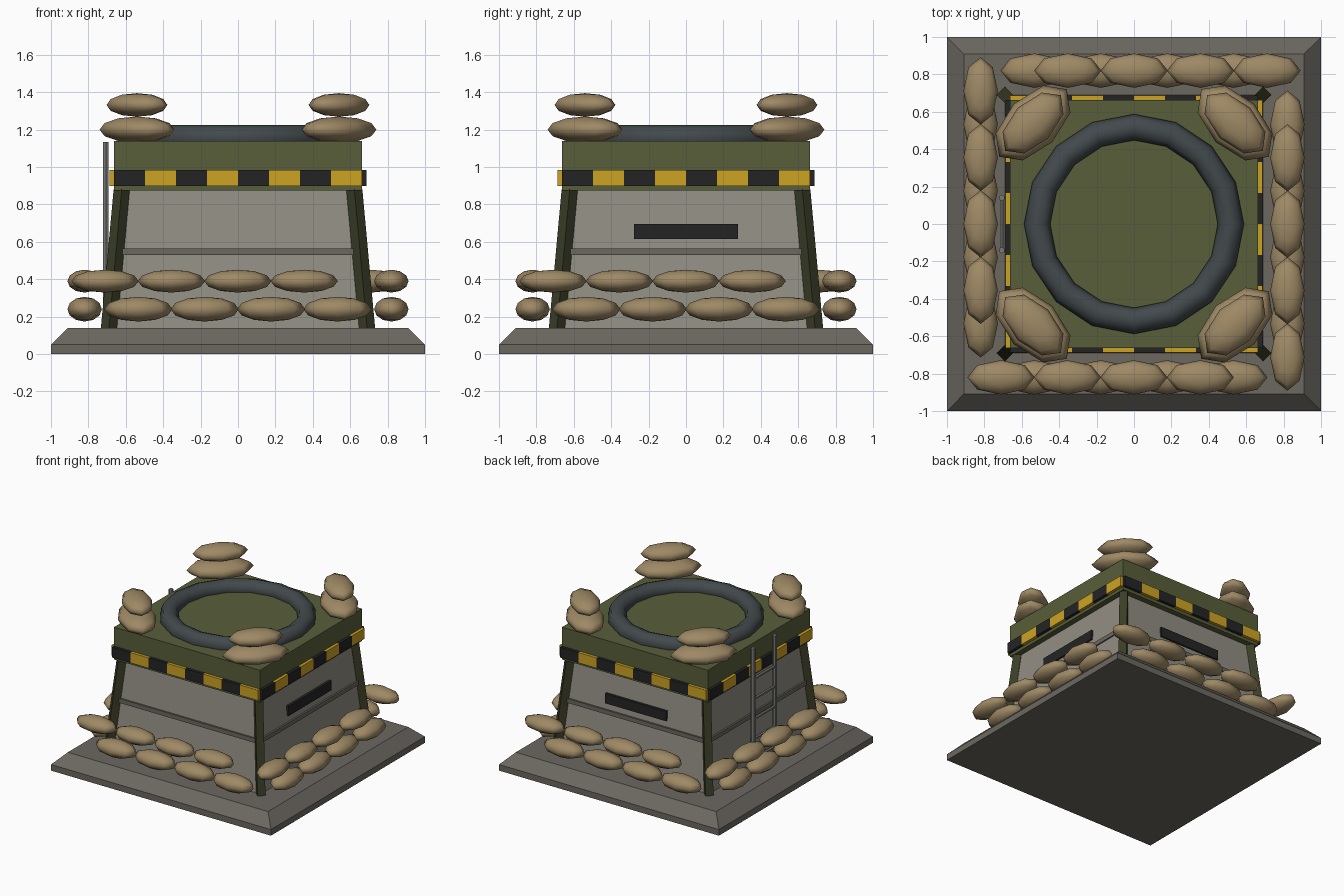
import bpy, bmesh, math
from mathutils import Matrix, Vector

if "Cube" in bpy.data.objects:
    bpy.data.objects.remove(bpy.data.objects["Cube"])


def material(name, r, g, b):
    m = bpy.data.materials.new(name)
    lin = [(c / 255 / 12.92) if c < 11 else ((c / 255 + 0.055) / 1.055) ** 2.4 for c in (r, g, b)]
    m.diffuse_color = (*lin, 1)
    m.use_nodes = True
    m.node_tree.nodes["Principled BSDF"].inputs["Base Color"].default_value = m.diffuse_color
    return m


BASE = material("dark_concrete", 108, 104, 97)
WALL = material("light_concrete", 146, 142, 131)
OLIVE = material("olive_paint", 88, 94, 58)
POST = material("dark_olive", 58, 61, 38)
SAND = material("sandbag_cloth", 158, 137, 101)
YELLOW = material("warning_yellow", 205, 163, 36)
BLACK = material("black_paint", 36, 36, 37)
RING = material("gunmetal", 66, 73, 76)
STEEL = material("ladder_steel", 122, 122, 119)


def finish(name, bm, mat, smooth=False):
    bmesh.ops.recalc_face_normals(bm, faces=bm.faces)
    me = bpy.data.meshes.new(name)
    bm.to_mesh(me)
    bm.free()
    ob = bpy.data.objects.new(name, me)
    bpy.context.collection.objects.link(ob)
    me.materials.append(mat)
    if smooth:
        me.shade_smooth()
    return ob


def stack(name, levels, mat):
    """Square tower lofted through (half width, z) levels."""
    bm = bmesh.new()
    rings = [[bm.verts.new((sx * w, sy * w, z)) for sx, sy in ((-1, -1), (1, -1), (1, 1), (-1, 1))]
             for w, z in levels]
    bm.faces.new(rings[0])
    bm.faces.new(rings[-1])
    for lo, hi in zip(rings, rings[1:]):
        for i in range(4):
            j = (i + 1) % 4
            bm.faces.new((lo[i], lo[j], hi[j], hi[i]))
    return finish(name, bm, mat)


def box(name, lo, hi, mat, turn=0):
    """Box between two corners, turned about z by quarter turns."""
    lo, hi = Vector(lo), Vector(hi)
    bm = bmesh.new()
    m = Matrix.Translation((lo + hi) / 2) @ Matrix.Diagonal((*(hi - lo), 1))
    bmesh.ops.create_cube(bm, size=1, matrix=Matrix.Rotation(turn * math.pi / 2, 4, 'Z') @ m)
    return finish(name, bm, mat)


def rod(name, a, b, r, sides, mat):
    a, b = Vector(a), Vector(b)
    d = b - a
    bm = bmesh.new()
    bmesh.ops.create_cone(bm, cap_ends=True, segments=sides, radius1=r, radius2=r, depth=d.length,
                          matrix=Matrix.Translation((a + b) / 2) @ d.to_track_quat('Z', 'Y').to_matrix().to_4x4())
    return finish(name, bm, mat)


def bag(name, pos, size, angle, turn):
    bm = bmesh.new()
    m = (Matrix.Rotation(turn * math.pi / 2, 4, 'Z') @ Matrix.Translation(pos)
         @ Matrix.Rotation(angle, 4, 'Z') @ Matrix.Diagonal((*size, 1)))
    bmesh.ops.create_uvsphere(bm, u_segments=8, v_segments=6, radius=1, matrix=m)
    return finish(name, bm, SAND, True)


# Foundation, sloped walls, wall ledge and roof slab
stack("foundation", [(1, 0), (1, 0.05), (0.91, 0.14)], BASE)
stack("walls", [(0.69, 0.14), (0.615, 0.88)], WALL)
stack("wall_ledge", [(0.661, 0.53), (0.661, 0.565)], BASE)
stack("roof_slab", [(0.663, 0.875), (0.663, 1.14)], OLIVE)

for t in range(4):
    # Leaning corner post, set diagonally
    bm = bmesh.new()
    ends = []
    for c, z in ((0.69, 0.14), (0.622, 0.88)):
        ends.append([bm.verts.new((c + dx, c + dy, z))
                     for dx, dy in ((0.043, 0), (0, 0.043), (-0.043, 0), (0, -0.043))])
    bm.faces.new(ends[0])
    bm.faces.new(ends[1])
    for i in range(4):
        j = (i + 1) % 4
        bm.faces.new((ends[0][i], ends[0][j], ends[1][j], ends[1][i]))
    bm.transform(Matrix.Rotation(t * math.pi / 2, 4, 'Z'))
    finish("corner_post", bm, POST)

    # Hazard band: alternating blocks along each side
    s = 1.326 / 8
    for i in range(8):
        x = -0.663 + i * s
        box("hazard_block", (x, -0.687, 0.9), (x + s, -0.655, 0.985), YELLOW if i % 2 else BLACK, t)

    # Two staggered rows of sandbags on each side
    for i in range(4):
        x = -0.533 + i * 0.355
        bag("lower_sandbag", (x, -0.82, 0.24), (0.182, 0.092, 0.066), 0, t)
        bag("upper_sandbag", (x - 0.178, -0.82, 0.39), (0.18, 0.092, 0.061), 0, t)

    # Pair of sandbags on each roof corner
    bag("roof_sandbag_low", (-0.54, -0.54, 1.2), (0.255, 0.145, 0.07), -math.pi / 4, t)
    bag("roof_sandbag_top", (-0.54, -0.54, 1.332), (0.21, 0.115, 0.063), -math.pi / 4, t)

# Viewing slots on two walls
for t in (1, 2):
    box("viewing_slot", (-0.278, -0.655, 0.615), (0.278, -0.6, 0.695), BLACK, t)

# Gun ring on the roof
bm = bmesh.new()
N, M = 16, 8
ring = [[bm.verts.new(((0.518 + 0.07 * math.cos(v)) * math.cos(u),
                       (0.518 + 0.07 * math.cos(v)) * math.sin(u), 1.155 + 0.07 * math.sin(v)))
         for v in (k * math.tau / M for k in range(M))]
        for u in (k * math.tau / N for k in range(N))]
for i in range(N):
    for k in range(M):
        a, b = ring[i], ring[(i + 1) % N]
        bm.faces.new((a[k], b[k], b[(k + 1) % M], a[(k + 1) % M]))
finish("roof_ring", bm, RING, True)

# Ladder on the left wall
for y in (-0.14, 0.14):
    rod("ladder_rail", (-0.707, y, 0.14), (-0.707, y, 1.135), 0.017, 6, STEEL)
for i in range(5):
    z = 0.22 + i * 0.165
    rod("ladder_rung", (-0.707, -0.14, z), (-0.707, 0.14, z), 0.012, 6, STEEL)
